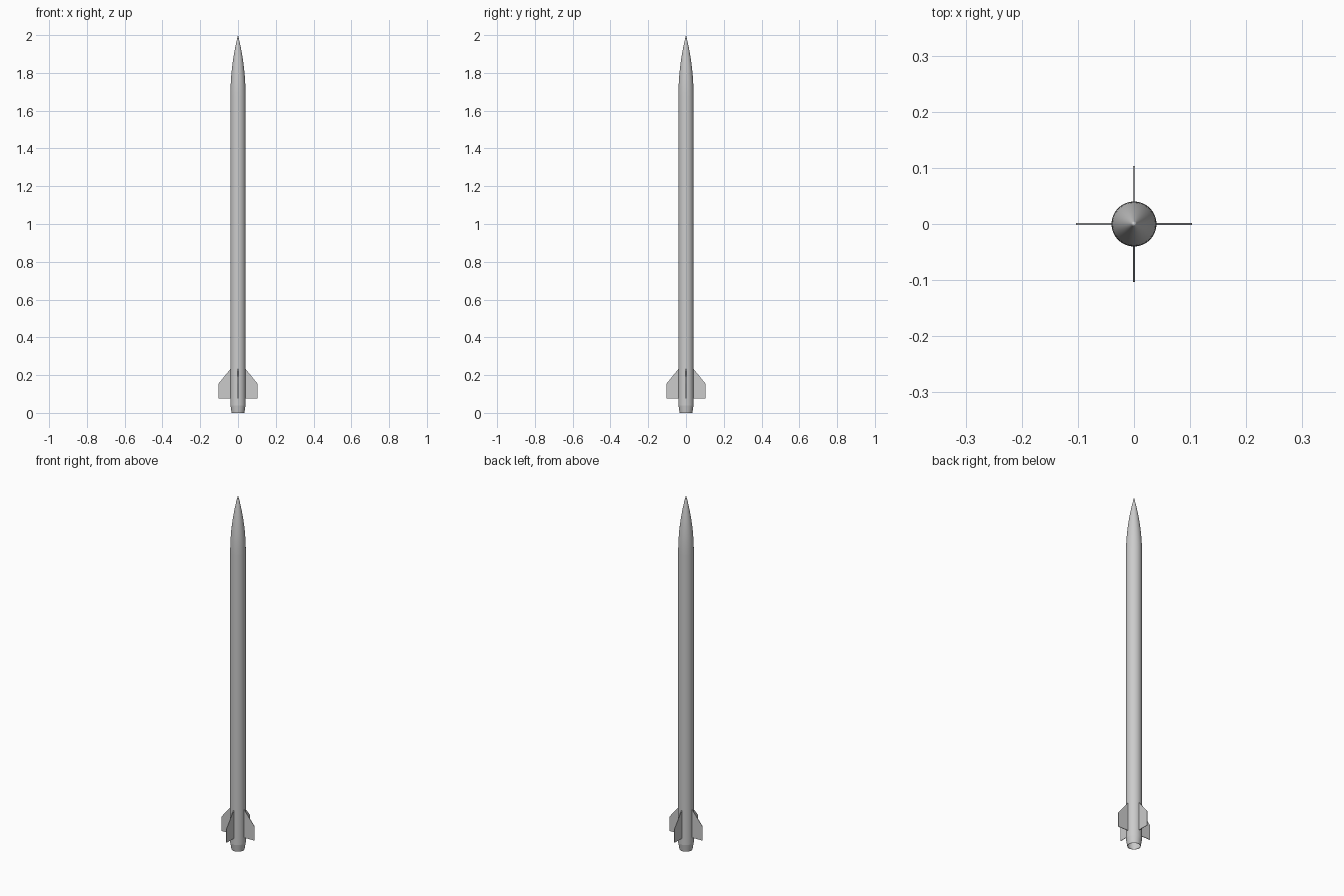
import bpy, bmesh, math

if "Cube" in bpy.data.objects:
    bpy.data.objects.remove(bpy.data.objects["Cube"])

R, SHOULDER, TOP = 0.04, 1.68, 2.0


def finish(name, bm):
    bmesh.ops.recalc_face_normals(bm, faces=bm.faces)
    me = bpy.data.meshes.new(name)
    bm.to_mesh(me)
    bm.free()
    ob = bpy.data.objects.new(name, me)
    bpy.context.collection.objects.link(ob)
    return ob


def lathe(name, profile, sides=48):
    # Spin an (r, z) profile around the z axis
    bm = bmesh.new()
    vs = [bm.verts.new((r, 0, z)) for r, z in profile]
    es = [bm.edges.new(p) for p in zip(vs, vs[1:])]
    bmesh.ops.spin(bm, geom=vs + es, cent=(0, 0, 0), axis=(0, 0, 1),
                   angle=2 * math.pi, steps=sides)
    bmesh.ops.remove_doubles(bm, verts=bm.verts, dist=1e-5)
    ob = finish(name, bm)
    bpy.ops.object.select_all(action='DESELECT')
    ob.select_set(True)
    bpy.context.view_layer.objects.active = ob
    bpy.ops.object.shade_smooth_by_angle(angle=math.radians(25))
    return ob


# Tangent ogive nose
length = TOP - SHOULDER
rho = (R * R + length * length) / (2 * R)
steps = 16
ogive = []
for i in range(steps + 1):
    h = length * i / steps
    ogive.append((max(0.0, math.sqrt(rho * rho - h * h) + R - rho), SHOULDER + h))
lathe("nose_cone", [(0, SHOULDER)] + ogive)

# Body tube
lathe("body_tube", [(0.037, 0.04), (R, 0.04), (R, SHOULDER), (0.037, SHOULDER), (0.037, 0.04)])

# Tapered tail, open underneath
lathe("tail_cone", [(0.037, 0.04), (R, 0.04), (0.0335, 0), (0.0315, 0), (0.037, 0.04)])

# Four thin fins
T = 0.0015
OUTLINE = [(0.038, 0.235), (0.103, 0.155), (0.103, 0.075), (0.038, 0.075)]
for i in range(4):
    bm = bmesh.new()
    face = bm.faces.new([bm.verts.new((x, -T, z)) for x, z in OUTLINE])
    ext = bmesh.ops.extrude_face_region(bm, geom=[face])
    moved = [g for g in ext["geom"] if isinstance(g, bmesh.types.BMVert)]
    bmesh.ops.translate(bm, verts=moved, vec=(0, 2 * T, 0))
    fin = finish(f"fin_{i + 1}", bm)
    fin.rotation_euler.z = i * math.pi / 2
